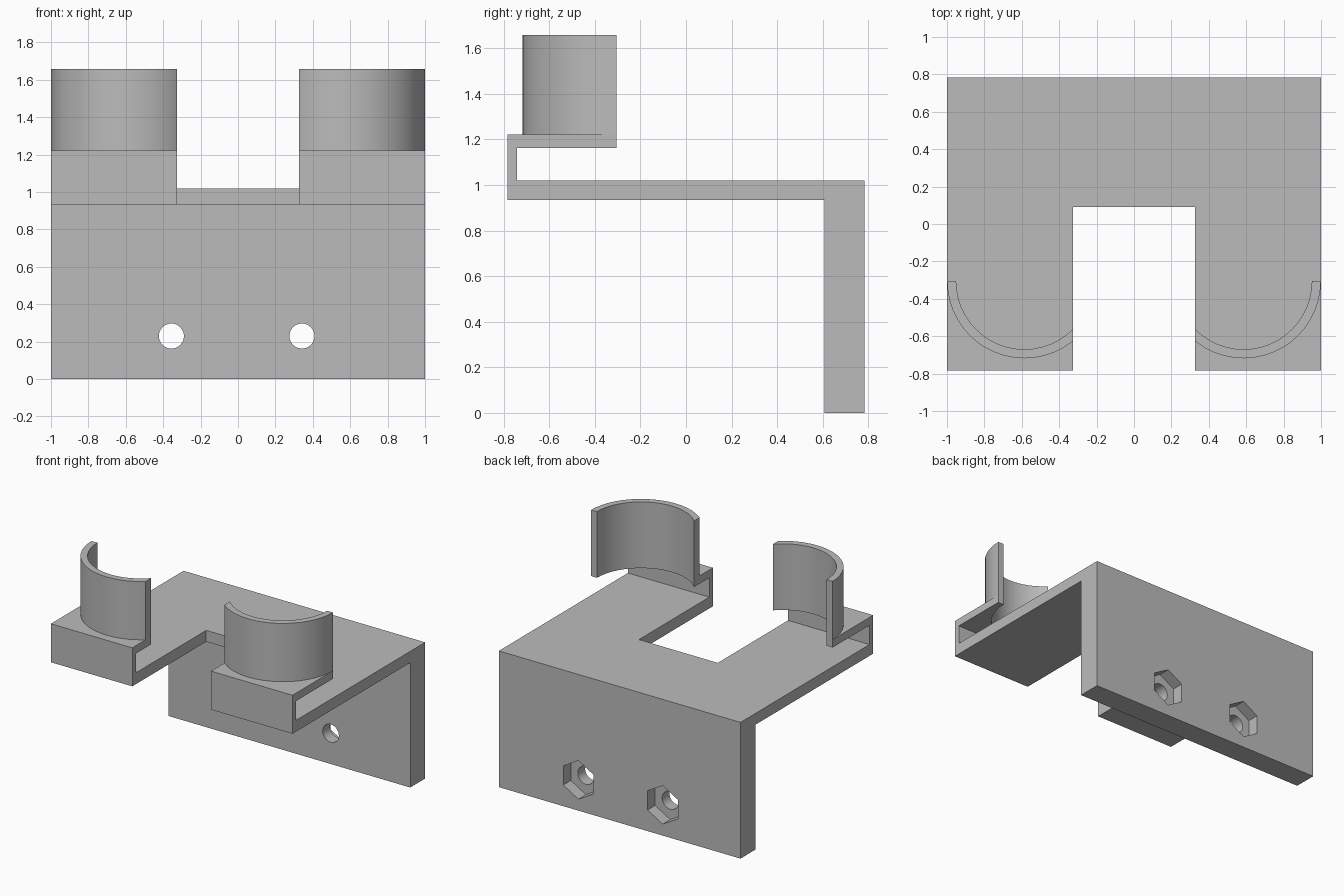
import bpy, bmesh, math
from mathutils import Vector

default = bpy.data.objects.get("Cube")
if default:
    bpy.data.objects.remove(default, do_unlink=True)

grey = bpy.data.materials.new("plain_grey")
grey.use_nodes = True
colour = (0.5, 0.5, 0.5, 1)
grey.diffuse_color = colour
grey.node_tree.nodes["Principled BSDF"].inputs["Base Color"].default_value = colour


def prism(name, outline, axis, start, end):
    """Extrude a 2D outline along x, y or z; the outline uses the other two axes in order."""
    bm = bmesh.new()
    verts = []
    for p in outline:
        co = list(p)
        co.insert("xyz".index(axis), start)
        verts.append(bm.verts.new(co))
    face = bm.faces.new(verts)
    new = bmesh.ops.extrude_face_region(bm, geom=[face])["geom"]
    shift = Vector([end - start if a == axis else 0 for a in "xyz"])
    bmesh.ops.translate(bm, vec=shift, verts=[v for v in new if isinstance(v, bmesh.types.BMVert)])
    bmesh.ops.recalc_face_normals(bm, faces=bm.faces)
    mesh = bpy.data.meshes.new(name)
    bm.to_mesh(mesh)
    bm.free()
    mesh.materials.append(grey)
    obj = bpy.data.objects.new(name, mesh)
    bpy.context.collection.objects.link(obj)
    return obj


def arc(cx, cy, radius, steps, first=0.0, last=360.0):
    angles = [math.radians(first + (last - first) * i / steps) for i in range(steps)]
    return [(cx + radius * math.cos(a), cy + radius * math.sin(a)) for a in angles]


def combine(target, tool, operation):
    tool.hide_render = True
    mod = target.modifiers.new(operation.lower(), "BOOLEAN")
    mod.operation = operation
    mod.solver = "EXACT"
    mod.object = tool
    bpy.context.view_layer.objects.active = target
    bpy.ops.object.modifier_apply(modifier=mod.name)
    bpy.data.objects.remove(tool, do_unlink=True)


# Bracket: mounting wall, shelf and folded front lip as one side profile
WALL_BACK, WALL_FRONT = 0.784, 0.608
LIP_END, TOP = -0.305, 1.658
side = [(WALL_BACK, 0), (WALL_BACK, 1.019), (-0.741, 1.019), (-0.741, 1.163),
        (LIP_END, 1.163), (LIP_END, 1.222), (-0.784, 1.222), (-0.784, 0.934),
        (WALL_FRONT, 0.934), (WALL_FRONT, 0)]
bracket = prism("bracket", side, "x", -1, 1)

# Curved cups: half discs added to the lip, then bored out through it
for s in (-1, 1):
    cx = s * 0.586
    half = arc(cx, LIP_END, 0.413, 24, 180, 360) + [(cx + 0.413, LIP_END)]
    combine(bracket, prism("cup_outer", half, "z", 1.19, TOP), "UNION")
for s in (-1, 1):
    bore = arc(s * 0.586, LIP_END, 0.365, 48)
    combine(bracket, prism("cup_bore", bore, "z", 1.1, TOP + 0.1), "DIFFERENCE")

# Notch between the two arms, trimming the cups as well
notch = [(-0.326, -1), (0.326, -1), (0.326, 0.09), (-0.326, 0.09)]
combine(bracket, prism("notch", notch, "z", 0.8, TOP + 0.2), "DIFFERENCE")

# Bolt holes with hexagonal nut pockets in the back
for x in (-0.356, 0.342):
    hole = arc(x, 0.23, 0.067, 32)
    pocket = arc(x, 0.23, 0.144, 6, 30, 390)
    combine(bracket, prism("bolt_hole", hole, "y", 0.5, 0.9), "DIFFERENCE")
    combine(bracket, prism("nut_pocket", pocket, "y", 0.695, 0.9), "DIFFERENCE")

# Smooth curved walls, crisp edges
bpy.ops.object.select_all(action="DESELECT")
bracket.select_set(True)
bpy.context.view_layer.objects.active = bracket
bpy.ops.object.shade_smooth_by_angle(angle=math.radians(30))
